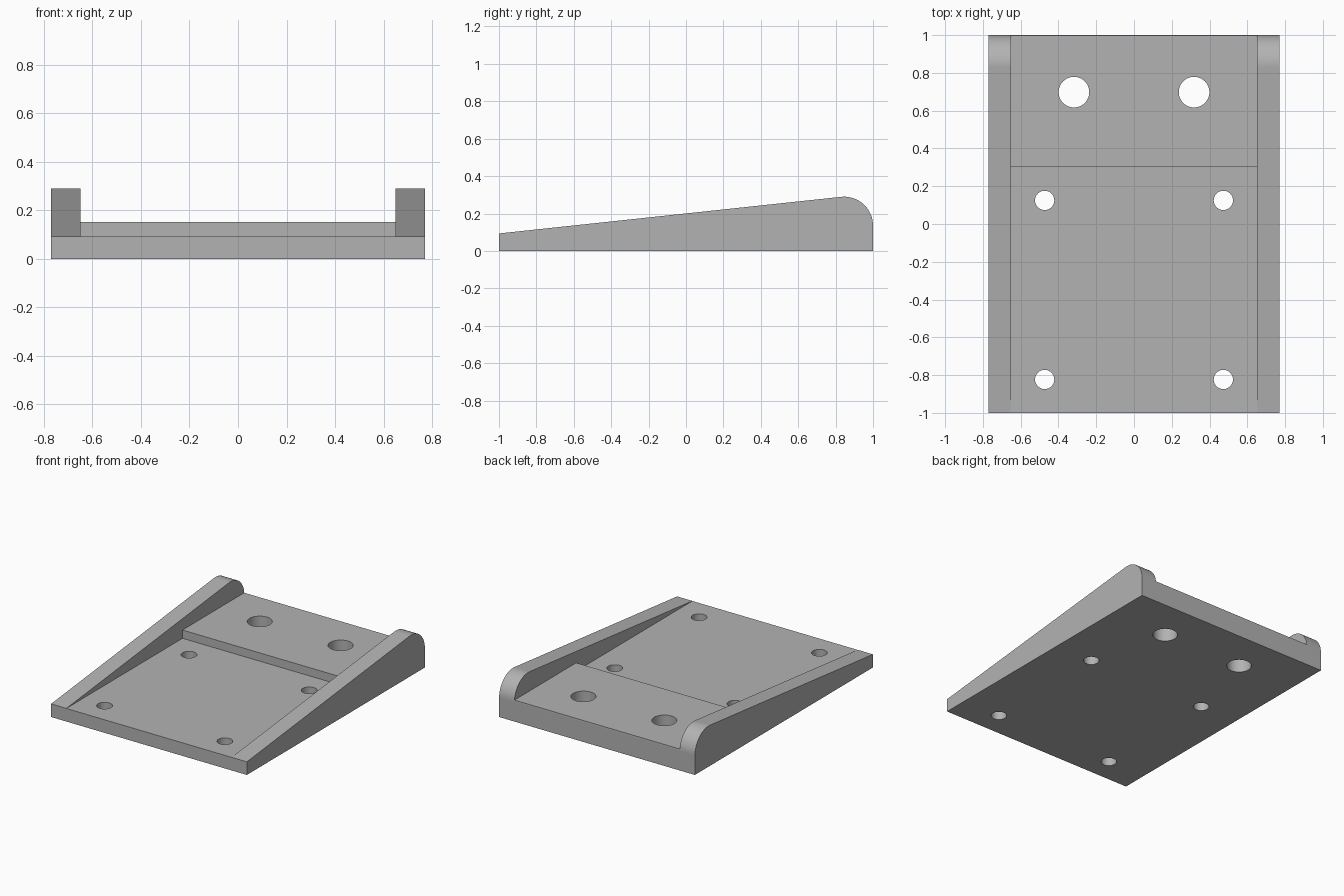
import bpy
import bmesh
from math import sin, cos, radians

cube = bpy.data.objects.get("Cube")
if cube:
    bpy.data.objects.remove(cube, do_unlink=True)

HALF_WIDTH, HALF_LENGTH = 0.77, 1.0
POCKET_HALF = 0.65           # inner faces of the side rails
FLOOR, STEP = 0.093, 0.152   # lower floor and raised rear pad
STEP_Y = 0.305
RADIUS, TILT = 0.155, 6.1    # rounded rear end of the rails, slope in degrees

grey = bpy.data.materials.new("plain_grey")
grey.use_nodes = True
colour = (0.45, 0.45, 0.45, 1)
grey.diffuse_color = colour
grey.node_tree.nodes["Principled BSDF"].inputs["Base Color"].default_value = colour


def add_object(name, bm):
    bmesh.ops.recalc_face_normals(bm, faces=bm.faces)
    mesh = bpy.data.meshes.new(name)
    bm.to_mesh(mesh)
    bm.free()
    mesh.materials.append(grey)
    obj = bpy.data.objects.new(name, mesh)
    bpy.context.collection.objects.link(obj)
    return obj


def extrude_profile(name, points, half):
    """Extrude a side profile of (y, z) points across x."""
    bm = bmesh.new()
    face = bm.faces.new([bm.verts.new((-half, y, z)) for y, z in points])
    result = bmesh.ops.extrude_face_region(bm, geom=[face])
    moved = [v for v in result["geom"] if isinstance(v, bmesh.types.BMVert)]
    bmesh.ops.translate(bm, verts=moved, vec=(2 * half, 0, 0))
    return add_object(name, bm)


def hole_cutter(name, x, y, radius):
    bm = bmesh.new()
    bmesh.ops.create_cone(bm, cap_ends=True, segments=48, radius1=radius,
                          radius2=radius, depth=1)
    bmesh.ops.translate(bm, verts=bm.verts, vec=(x, y, 0))
    return add_object(name, bm)


# Wedge body with a rounded upper rear edge
arc_y, arc_z = HALF_LENGTH - RADIUS, 0.135
profile = [(-HALF_LENGTH, 0), (HALF_LENGTH, 0)]
steps = 20
for i in range(steps + 1):
    angle = radians((90 + TILT) * i / steps)
    profile.append((arc_y + RADIUS * cos(angle), arc_z + RADIUS * sin(angle)))
profile.append((-HALF_LENGTH, FLOOR + 0.0005))
body = extrude_profile("wedge_bracket", profile, HALF_WIDTH)

# Stepped pocket between the rails
cutters = [extrude_profile("pocket_cutter", [
    (-1.1, FLOOR), (STEP_Y, FLOOR), (STEP_Y, STEP), (1.1, STEP),
    (1.1, 1), (-1.1, 1)], POCKET_HALF)]

# Screw holes, mirrored left and right
for side in (-1, 1):
    cutters.append(hole_cutter("large_hole_cutter", side * 0.318, 0.698, 0.081))
    for y in (0.125, -0.823):
        cutters.append(hole_cutter("small_hole_cutter", side * 0.473, y, 0.051))

for cutter in cutters:
    cutter.hide_render = True
    mod = body.modifiers.new(cutter.name, "BOOLEAN")
    mod.operation = "DIFFERENCE"
    mod.solver = "EXACT"
    mod.object = cutter

# Bake the cuts and discard the cutters
bpy.context.view_layer.update()
evaluated = body.evaluated_get(bpy.context.evaluated_depsgraph_get())
cut_mesh = bpy.data.meshes.new_from_object(evaluated)
body.modifiers.clear()
body.data = cut_mesh
cut_mesh.name = "wedge_bracket"
cut_mesh.materials.clear()
cut_mesh.materials.append(grey)
for polygon in cut_mesh.polygons:
    polygon.material_index = 0
for cutter in cutters:
    bpy.data.objects.remove(cutter, do_unlink=True)

# Smooth curves, crisp corners and flat faces
for obj in bpy.context.selected_objects:
    obj.select_set(False)
body.select_set(True)
bpy.context.view_layer.objects.active = body
bpy.ops.object.shade_smooth_by_angle(angle=radians(30))
weighted = body.modifiers.new("flat_face_normals", "WEIGHTED_NORMAL")
weighted.keep_sharp = True
